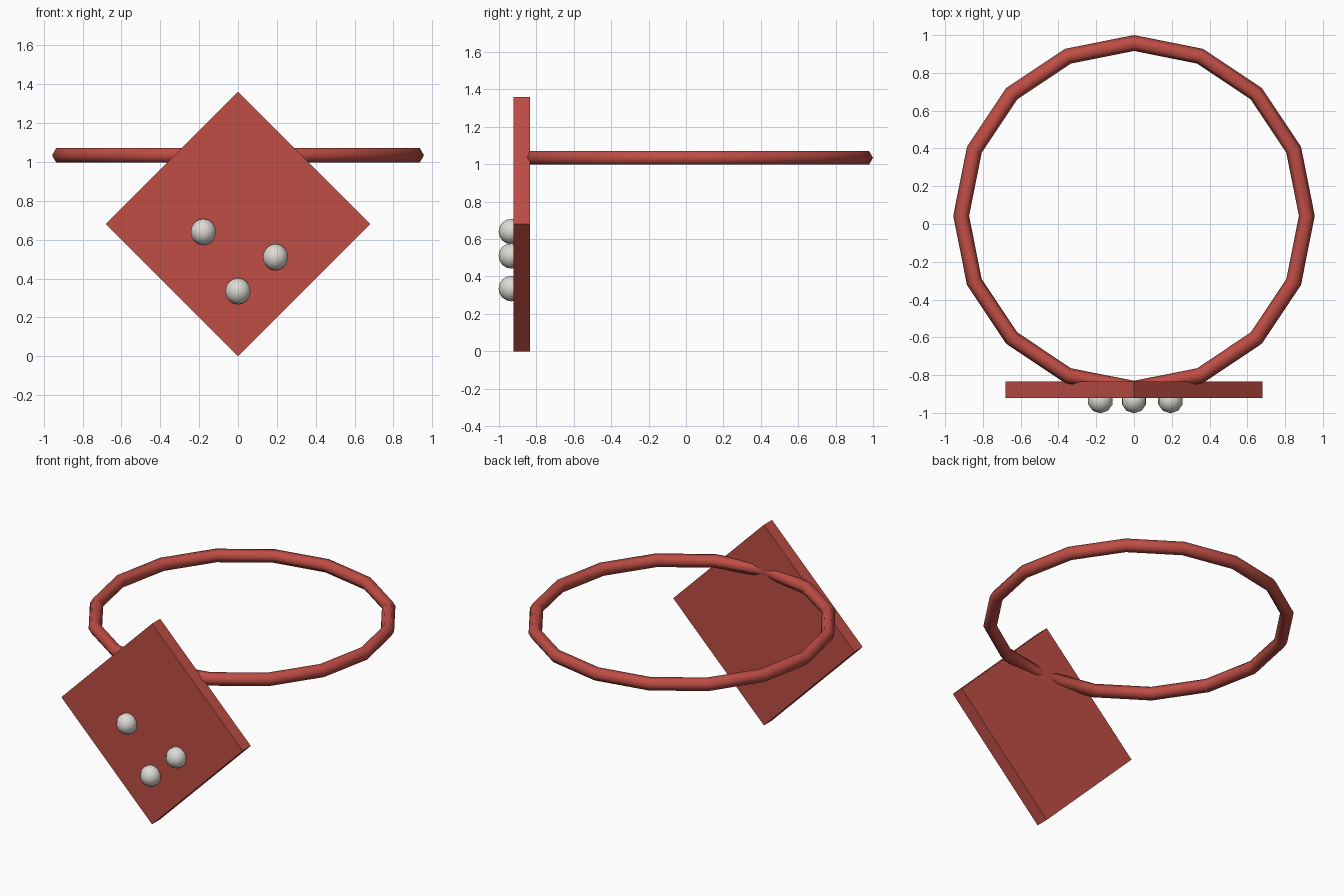
import bpy
import bmesh
from math import cos, sin, pi, radians
from mathutils import Matrix

cube = bpy.data.objects.get("Cube")
if cube:
    bpy.data.objects.remove(cube, do_unlink=True)


def make_material(name, rgb):
    mat = bpy.data.materials.new(name)
    mat.use_nodes = True
    color = (*rgb, 1.0)
    mat.diffuse_color = color
    mat.node_tree.nodes["Principled BSDF"].inputs["Base Color"].default_value = color
    return mat


def make_object(name, bm, mat, smooth=False):
    bmesh.ops.recalc_face_normals(bm, faces=bm.faces)
    for face in bm.faces:
        face.smooth = smooth
    mesh = bpy.data.meshes.new(name)
    bm.to_mesh(mesh)
    bm.free()
    mesh.materials.append(mat)
    obj = bpy.data.objects.new(name, mesh)
    bpy.context.collection.objects.link(obj)
    return obj


red = make_material("warm red", (0.52, 0.075, 0.06))
pearl = make_material("pearl grey", (0.72, 0.70, 0.65))

# Neck ring: hexagonal tube swept around a sixteen-sided circle
SEGMENTS, SIDES, MAJOR, MINOR = 16, 6, 0.915, 0.042
bm = bmesh.new()
loops = []
for i in range(SEGMENTS):
    a = 2 * pi * i / SEGMENTS
    loop = []
    for j in range(SIDES):
        b = 2 * pi * j / SIDES
        r = MAJOR + MINOR * cos(b)
        loop.append(bm.verts.new((r * cos(a), 0.043 + r * sin(a), 1.034 + MINOR * sin(b))))
    loops.append(loop)
for i in range(SEGMENTS):
    here, there = loops[i], loops[(i + 1) % SEGMENTS]
    for j in range(SIDES):
        k = (j + 1) % SIDES
        bm.faces.new((here[j], there[j], there[k], here[k]))
make_object("neck_ring", bm, red, smooth=True)

# Pendant plate: flat square standing on one corner
HALF, BACK, FRONT = 0.68, -0.834, -0.921
side = HALF * 2 ** 0.5
bm = bmesh.new()
bmesh.ops.create_cube(bm, size=1.0)
bmesh.ops.transform(
    bm, verts=bm.verts,
    matrix=Matrix.Translation((0, (BACK + FRONT) / 2, HALF))
    @ Matrix.Rotation(radians(45), 4, "Y")
    @ Matrix.Diagonal((side, BACK - FRONT, side, 1)))
make_object("pendant_plate", bm, red)

# Beads set into the front of the plate
for name, x, z in (("left_bead", 0.193, 0.51),
                   ("right_bead", -0.178, 0.64),
                   ("lower_bead", 0.0, 0.335)):
    bm = bmesh.new()
    bmesh.ops.create_uvsphere(bm, u_segments=10, v_segments=8, radius=0.068,
                              matrix=Matrix.Translation((x, -0.934, z)))
    make_object(name, bm, pearl, smooth=True)
